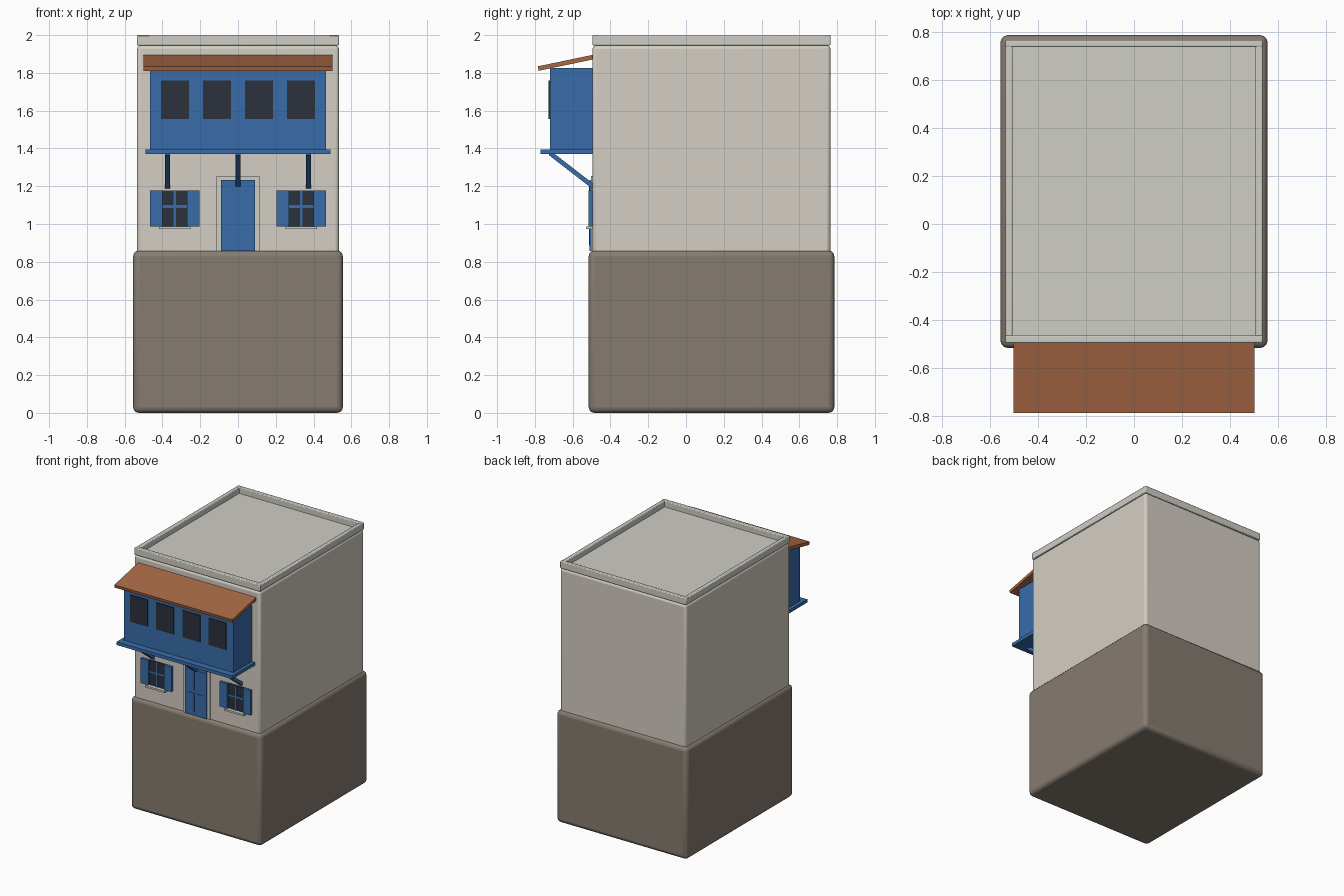
import bpy
import math
from mathutils import Vector

cube = bpy.data.objects.get("Cube")
if cube:
    bpy.data.objects.remove(cube, do_unlink=True)


def material(name, r, g, b):
    m = bpy.data.materials.new(name)
    m.use_nodes = True
    m.diffuse_color = (r, g, b, 1)
    m.node_tree.nodes["Principled BSDF"].inputs["Base Color"].default_value = (r, g, b, 1)
    m.node_tree.nodes["Principled BSDF"].inputs["Roughness"].default_value = 0.9
    return m


PLASTER = material("warm plaster", 0.66, 0.62, 0.55)
TRIM = material("pale stone trim", 0.62, 0.61, 0.56)
STONE = material("brown stone", 0.24, 0.20, 0.165)
BLUE = material("blue paint", 0.04, 0.15, 0.40)
GLASS = material("dark glass", 0.025, 0.032, 0.045)
TILE = material("terracotta", 0.39, 0.14, 0.06)


def box(name, x, y, z, mat, bevel=0, segments=2):
    """Box spanning the (low, high) range on each axis, optionally rounded."""
    lo, hi = Vector((x[0], y[0], z[0])), Vector((x[1], y[1], z[1]))
    bpy.ops.mesh.primitive_cube_add(size=1, location=(lo + hi) / 2)
    ob = bpy.context.object
    ob.name = name
    ob.scale = hi - lo
    bpy.ops.object.transform_apply(location=False, rotation=False, scale=True)
    ob.data.materials.append(mat)
    if bevel:
        mod = ob.modifiers.new("Rounded edges", "BEVEL")
        mod.width = bevel
        mod.segments = segments
        bpy.ops.object.shade_smooth_by_angle(angle=math.radians(40))
    return ob


def beam(name, x, start, end, width, depth, mat):
    """Sloping bar in the yz plane, running between two (y, z) points."""
    a, b = Vector((x, *start)), Vector((x, *end))
    d = b - a
    ob = box(name, (-width / 2, width / 2), (-d.length / 2, d.length / 2),
             (-depth / 2, depth / 2), mat)
    ob.location = (a + b) / 2
    ob.rotation_euler.x = math.atan2(d.z, d.y)
    return ob


WALL = -0.495   # front wall plane
BACK = 0.765
SIDE = 0.535

# Stone ground block and plastered house body
box("stone_base", (-0.555, 0.555), (-0.515, 0.785), (0, 0.86), STONE, 0.03, 3)
box("house_body", (-SIDE, SIDE), (WALL, BACK), (0.84, 1.945), PLASTER, 0.018, 3)

# Flat roof inside a low parapet
box("flat_roof", (-0.51, 0.51), (-0.465, 0.74), (1.93, 1.955), TRIM)
box("parapet_front", (-SIDE, SIDE), (WALL, -0.462), (1.945, 2), TRIM, 0.006)
box("parapet_back", (-SIDE, SIDE), (0.735, BACK), (1.945, 2), TRIM, 0.006)
for side, s in (("left", 1), ("right", -1)):
    box("parapet_" + side, sorted((s * 0.504, s * SIDE)), (WALL, BACK),
        (1.945, 1.998), TRIM, 0.006)

# Projecting wooden bay with floor, windows and sloping roof
box("bay_body", (-0.465, 0.465), (-0.72, WALL), (1.385, 1.825), BLUE)
box("bay_floor", (-0.49, 0.49), (-0.77, WALL), (1.37, 1.395), BLUE)
for i in range(4):
    cx = (i - 1.5) * 0.223
    box(f"bay_window_{i + 1}", (cx - 0.074, cx + 0.074), (-0.727, -0.715),
        (1.555, 1.76), GLASS)
beam("bay_roof", 0, (-0.782, 1.823), (-0.48, 1.886), 1.0, 0.024, TILE)

# Diagonal struts under the bay
for name, x in (("right", -0.373), ("middle", 0), ("left", 0.373)):
    beam("strut_" + name, x, (-0.72, 1.375), (-0.49, 1.197), 0.026, 0.024, BLUE)

# Door with stone surround and raised panels
box("door_surround", (-0.113, 0.113), (-0.503, -0.48), (0.858, 1.255), TRIM)
box("door", (-0.09, 0.09), (-0.511, -0.48), (0.858, 1.233), BLUE)
for s in (-1, 1):
    for j, (low, high) in enumerate(((0.885, 1.03), (1.055, 1.205))):
        box("door_panel", sorted((s * 0.012, s * 0.075)), (-0.514, -0.505),
            (low, high), BLUE)

# Shuttered windows either side of the door
for side, s in (("left", 1), ("right", -1)):
    cx = s * 0.335
    box("window_glass_" + side, (cx - 0.068, cx + 0.068), (-0.502, -0.48),
        (0.988, 1.178), GLASS)
    box("window_upright_" + side, (cx - 0.006, cx + 0.006), (-0.507, -0.49),
        (0.988, 1.178), BLUE)
    box("window_crossbar_" + side, (cx - 0.067, cx + 0.067), (-0.507, -0.49),
        (1.084, 1.1), BLUE)
    for t in (-1, 1):
        box("shutter_" + side, sorted((cx + t * 0.066, cx + t * 0.13)),
            (-0.515, -0.48), (0.988, 1.178), BLUE)
    box("window_sill_" + side, (cx - 0.083, cx + 0.083), (-0.53, -0.48),
        (0.974, 0.988), TRIM)
